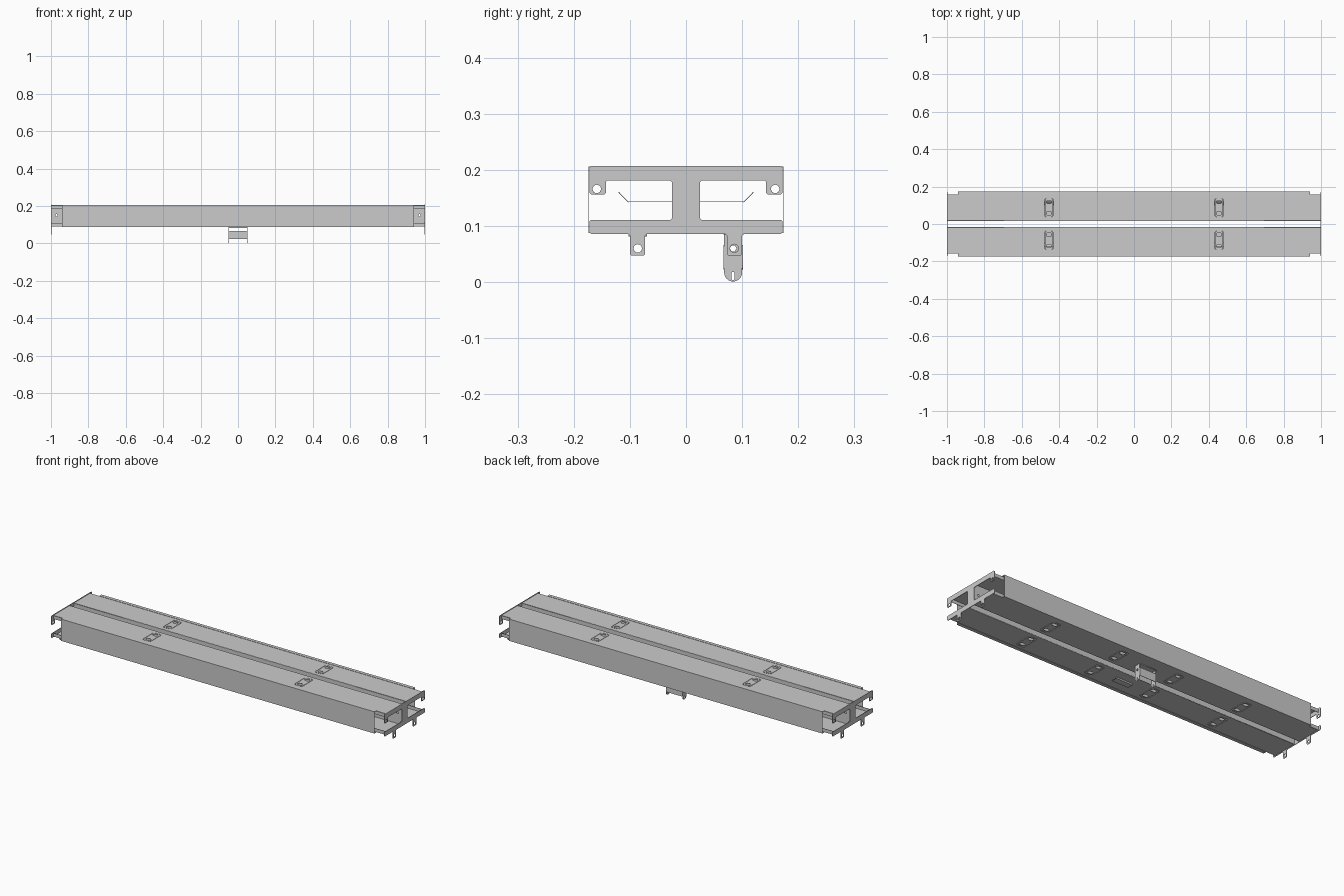
import bpy, math
from mathutils import Matrix, Vector

if "Cube" in bpy.data.objects:
    bpy.data.objects.remove(bpy.data.objects["Cube"])

T = 0.002  # sheet thickness


def chamfer(pts, r):
    """Cut every corner of a closed outline by r."""
    out = []
    for i, p in enumerate(pts):
        p = Vector(p)
        for q in (Vector(pts[i - 1]), Vector(pts[(i + 1) % len(pts)])):
            d = q - p
            out.append(tuple(p + d.normalized() * min(r, d.length * 0.45)))
    return out


def rect(cx, cy, w, h, r=0.0):
    pts = [(cx - w/2, cy - h/2), (cx + w/2, cy - h/2), (cx + w/2, cy + h/2), (cx - w/2, cy + h/2)]
    return chamfer(pts, r) if r else pts


def circle(cx, cy, r, n=16):
    return [(cx + r*math.cos(2*math.pi*i/n), cy + r*math.sin(2*math.pi*i/n)) for i in range(n)]


def plane(u, v, n, loc):
    """Matrix placing a flat plate: u, v are in-plane axes, n the normal."""
    m = Matrix((u, v, n)).transposed().to_4x4()
    m.translation = loc
    return m


X, Y, Z = (1, 0, 0), (0, 1, 0), (0, 0, 1)


def plate(name, outline, holes, thick, matrix):
    """Sheet-metal plate with holes, made from a filled 2D curve."""
    cu = bpy.data.curves.new(name + "_profile", 'CURVE')
    cu.dimensions, cu.fill_mode, cu.extrude = '2D', 'BOTH', thick / 2
    for pts in [outline] + holes:
        s = cu.splines.new('POLY')
        s.points.add(len(pts) - 1)
        for p, c in zip(s.points, pts):
            p.co = (c[0], c[1], 0, 1)
        s.use_cyclic_u = True
    tmp = bpy.data.objects.new("tmp", cu)
    bpy.context.collection.objects.link(tmp)
    dg = bpy.context.evaluated_depsgraph_get()
    me = bpy.data.meshes.new_from_object(tmp.evaluated_get(dg))
    bpy.data.objects.remove(tmp)
    me.transform(matrix)
    ob = bpy.data.objects.new(name, me)
    bpy.context.collection.objects.link(ob)
    return ob


def bent_sheet(name, profile, x0, x1):
    """Open (y, z) profile pulled along x and given thickness."""
    n = len(profile)
    verts = [(x, y, z) for x in (x0, x1) for y, z in profile]
    faces = [(i, i + 1, n + i + 1, n + i) for i in range(n - 1)]
    me = bpy.data.meshes.new(name)
    me.from_pydata(verts, [], faces)
    ob = bpy.data.objects.new(name, me)
    bpy.context.collection.objects.link(ob)
    m = ob.modifiers.new("thickness", 'SOLIDIFY')
    m.thickness, m.offset = T * 0.8, 0
    return ob


# end plates with upper hooks, waist and lower tabs
half = [(0.17, 0.207), (0.172, 0.157), (0.172, 0.156), (0.143, 0.156), (0.143, 0.181), (0.025, 0.181),
        (0.025, 0.111), (0.172, 0.111), (0.172, 0.086), (0.1, 0.086), (0.1, 0.047),
        (0.073, 0.047), (0.073, 0.086)]
half[0] = (0.172, 0.207)
half[1:3] = [(0.172, 0.156)]
outline = chamfer(half + [(-y, z) for y, z in reversed(half)], 0.003)
end_holes = [circle(s*y, z, 0.0075) for s in (-1, 1) for y, z in ((0.159, 0.166), (0.086, 0.06))]
for side, s in (("right", 1), ("left", -1)):
    plate(f"end_plate_{side}", outline, end_holes, 0.003, plane(Y, Z, X, (s*0.9985, 0, 0)))

TOP, BOT, IN, OUT = 0.203, 0.09, 0.018, 0.157
MID, W = (IN + OUT) / 2, OUT - IN
top_x, bottom_x = (-0.455, 0.455), (-0.585, -0.17, 0.17, 0.585)

for side, s in (("back", 1), ("front", -1)):
    # top and bottom deck panels with clip openings, plus their outer lips
    for deck, z, xs, d in (("top", TOP, top_x, -1), ("bottom", BOT, bottom_x, 1)):
        yc = s * MID
        plate(f"{deck}_panel_{side}", rect(0, yc, 1.994, W),
              [rect(x, yc, 0.048, 0.1, 0.008) for x in xs], T, plane(X, Y, Z, (0, 0, z)))
        plate(f"{deck}_lip_{side}", rect(0, z + d*0.009, 1.994, 0.018), [], T,
              plane(X, Z, (0, -1, 0), (0, s*OUT, 0)))
        # latch clips seated in the openings with hooked ends
        for i, x in enumerate(xs):
            plate(f"{deck}_clip_{side}_{i}", rect(x, yc, 0.044, 0.096, 0.007),
                  [rect(x, yc + 0.03, 0.026, 0.018, 0.004), rect(x, yc - 0.03, 0.026, 0.018, 0.004)],
                  T, plane(X, Y, Z, (0, 0, z)))
            plate(f"{deck}_clip_grip_{side}_{i}", rect(x, yc, 0.024, 0.03, 0.005), [], T,
                  plane(X, Y, Z, (0, 0, z + d*0.001)))
            for e in (-1, 1):
                plate(f"{deck}_clip_hook_{side}_{i}", rect(x, yc + e*0.055, 0.03, 0.018), [], T,
                      plane(X, Y, Z, (0, 0, z + d*0.002)))

    # inner wall beside the centre gap
    plate(f"inner_wall_{side}", rect(0, (TOP + BOT)/2, 1.994, TOP - BOT),
          [circle(e*0.97, 0.15, 0.006, 10) for e in (-1, 1)], T,
          plane(X, Z, (0, -1, 0), (0, s*IN, 0)))

    # removable side cover with folded lips
    bent_sheet(f"side_cover_{side}",
               [(s*0.155, 0.205), (s*0.173, 0.205), (s*0.173, 0.088), (s*0.155, 0.088)], -0.94, 0.94)

    # cable support brackets fixed to the inner wall
    for i, x in enumerate(top_x):
        bent_sheet(f"cable_support_{side}_{i}",
                   [(s*IN, 0.155), (s*(IN + 0.001), 0.143), (s*0.103, 0.143), (s*0.12, 0.16)],
                   x - 0.05, x + 0.05)

# centre hanger: two slotted round-ended legs joined by side plates
leg = [(0.068, 0.086)] + [(0.084 + 0.016*math.cos(a), 0.017 + 0.016*math.sin(a))
       for a in [math.pi + math.pi*i/12 for i in range(13)]] + [(0.1, 0.086)]
for side, s in (("right", 1), ("left", -1)):
    plate(f"hanger_leg_{side}", leg,
          [circle(0.084, 0.06, 0.006, 6), rect(0.084, 0.011, 0.005, 0.014, 0.001)], T,
          plane(Y, Z, X, (s*0.049, 0, 0)))
for side, y in (("front", 0.068), ("back", 0.101)):
    plate(f"hanger_side_{side}", rect(0, 0.044, 0.098, 0.044, 0.004), [], T,
          plane(X, Z, (0, -1, 0), (0, y, 0)))
plate("hanger_base", rect(0, 0.085, 0.1, 0.036), [], T, plane(X, Y, Z, (0, 0, 0.086)))

# shallow channel opposite the hanger
bent_sheet("shallow_channel", [(-0.102, 0.089), (-0.102, 0.082), (-0.07, 0.082), (-0.07, 0.089)],
           -0.05, 0.05)
